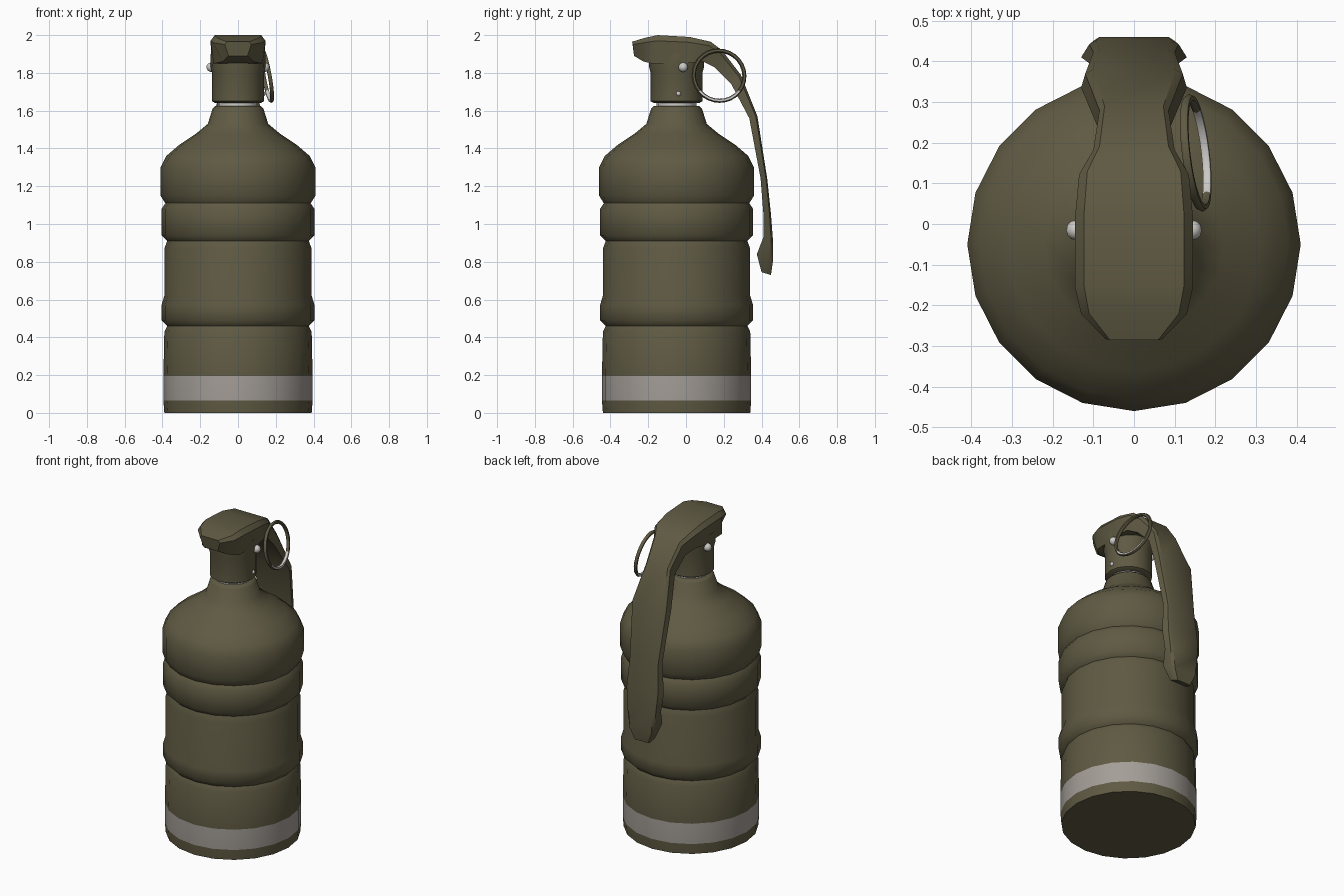
import bpy, bmesh, math
from mathutils import Vector

default = bpy.data.objects.get("Cube")
if default:
    bpy.data.objects.remove(default, do_unlink=True)

BODY_Y = -0.05


def make_material(name, colour, roughness=0.7):
    material = bpy.data.materials.new(name)
    material.use_nodes = True
    material.diffuse_color = (*colour, 1)
    shader = material.node_tree.nodes["Principled BSDF"]
    shader.inputs["Base Color"].default_value = (*colour, 1)
    shader.inputs["Roughness"].default_value = roughness
    return material


olive = make_material("olive paint", (0.115, 0.102, 0.056))
grey = make_material("grey band", (0.37, 0.34, 0.31))
silver = make_material("bare metal", (0.6, 0.59, 0.56))


def finish_object(obj, materials, angle=50):
    """Assign materials and smooth the gentle edges."""
    for material in materials:
        obj.data.materials.append(material)
    bpy.ops.object.select_all(action="DESELECT")
    obj.select_set(True)
    bpy.context.view_layer.objects.active = obj
    bpy.ops.object.shade_smooth_by_angle(angle=math.radians(angle))
    return obj


def loft(name, rings, materials, angle=50, rule=None):
    """Skin a list of equal-length closed rings and cap both ends."""
    bm = bmesh.new()
    loops = [[bm.verts.new(point) for point in ring] for ring in rings]
    count = len(loops[0])
    for lower, upper in zip(loops, loops[1:]):
        for i in range(count):
            j = (i + 1) % count
            bm.faces.new((lower[i], lower[j], upper[j], upper[i]))
    bm.faces.new(loops[0])
    bm.faces.new(loops[-1])
    bmesh.ops.recalc_face_normals(bm, faces=bm.faces)
    if rule:
        for face in bm.faces:
            face.material_index = rule(face)
    mesh = bpy.data.meshes.new(name)
    bm.to_mesh(mesh)
    bm.free()
    obj = bpy.data.objects.new(name, mesh)
    bpy.context.collection.objects.link(obj)
    return finish_object(obj, materials, angle)


def turned(name, profile, sides, materials, angle=50, rule=None):
    """Turn a radius/height profile around the body axis."""
    turns = [math.tau * i / sides for i in range(sides)]
    rings = [[(r * math.cos(a), BODY_Y + r * math.sin(a), z) for a in turns]
             for r, z in profile]
    return loft(name, rings, materials, angle, rule)


# Canister with two raised ribs, shoulder and neck
def band_rule(face):
    height = face.calc_center_median().z
    return int(0.07 < height < 0.19 and abs(face.normal.z) < 0.5)


canister_profile = [
    (0.39, 0), (0.395, 0.065), (0.395, 0.195), (0.39, 0.43), (0.375, 0.46),
    (0.405, 0.49), (0.405, 0.57), (0.39, 0.62), (0.39, 0.87), (0.375, 0.91),
    (0.405, 0.94), (0.405, 1.08), (0.385, 1.11), (0.41, 1.15), (0.41, 1.3),
    (0.38, 1.36), (0.31, 1.42), (0.22, 1.48), (0.16, 1.53), (0.135, 1.61),
    (0.12, 1.625),
]
turned("canister", canister_profile, 20, [olive, grey], rule=band_rule)

# Bare collar between canister and fuze
turned("neck_collar", [(0.105, 1.6), (0.105, 1.66)], 16, [silver])

# Fuze housing with a slightly wider upper rim
turned("fuze_housing",
       [(0.12, 1.64), (0.137, 1.65), (0.137, 1.8), (0.145, 1.83), (0.145, 1.9)],
       16, [olive], 40)

# Hooded cap running into the long safety lever:
# outer y, z, inner y, z, outer and inner half width
lever_stations = [
    (-0.285, 1.965, -0.275, 1.89, 0.07, 0.05),
    (-0.22, 1.985, -0.225, 1.86, 0.13, 0.08),
    (-0.15, 2.0, -0.18, 1.85, 0.145, 0.13),
    (0.02, 1.99, 0, 1.85, 0.145, 0.14),
    (0.13, 1.965, 0.09, 1.86, 0.135, 0.13),
    (0.19, 1.92, 0.15, 1.83, 0.1, 0.1),
    (0.29, 1.79, 0.24, 1.74, 0.085, 0.09),
    (0.378, 1.57, 0.335, 1.56, 0.12, 0.13),
    (0.43, 1.24, 0.395, 1.24, 0.1, 0.11),
    (0.45, 1.05, 0.41, 1.05, 0.11, 0.13),
    (0.46, 0.92, 0.41, 0.93, 0.1, 0.11),
    (0.46, 0.8, 0.375, 0.84, 0.09, 0.095),
    (0.45, 0.73, 0.4, 0.745, 0.055, 0.06),
]


def lever_ring(oy, oz, iy, iz, wide_out, wide_in):
    """Cross-section with chamfered outer corners."""
    outer, inner = Vector((0, oy, oz)), Vector((0, iy, iz))
    shoulder = outer.lerp(inner, 0.2)
    half = [(outer, wide_out * 0.85), (shoulder, wide_out), (inner, wide_in)]
    left = [point + Vector((width, 0, 0)) for point, width in half]
    right = [point - Vector((width, 0, 0)) for point, width in half]
    return left + right[::-1]


loft("safety_lever", [lever_ring(*s) for s in lever_stations], [olive], 35)


# Pin heads on the sides of the fuze
def pin_head(name, location, size, material):
    bpy.ops.mesh.primitive_uv_sphere_add(
        segments=12, ring_count=8, radius=size, location=location)
    obj = bpy.context.object
    obj.name = name
    return finish_object(obj, [material])


for side, label in ((1, "left"), (-1, "right")):
    pin_head(label + "_pin_head", (side * 0.142, -0.015, 1.83), 0.025, silver)
pin_head("small_rivet", (0.133, -0.04, 1.69), 0.013, silver)

# Tilted pull ring, worn bare on its lowest inside edge
ring_normal = Vector((1, 0.12, 0.18))
bpy.ops.mesh.primitive_torus_add(
    major_segments=28, minor_segments=6, major_radius=0.135,
    minor_radius=0.011, location=(0.152, 0.175, 1.785),
    rotation=ring_normal.to_track_quat("Z", "Y").to_euler())
pull_ring = bpy.context.object
pull_ring.name = "pull_ring"
finish_object(pull_ring, [olive, silver], 60)
bpy.context.view_layer.update()
for face in pull_ring.data.polygons:
    centre = pull_ring.matrix_world @ face.center
    inside = face.center.xy.length < 0.135
    face.material_index = int(inside and centre.z < 1.7)
